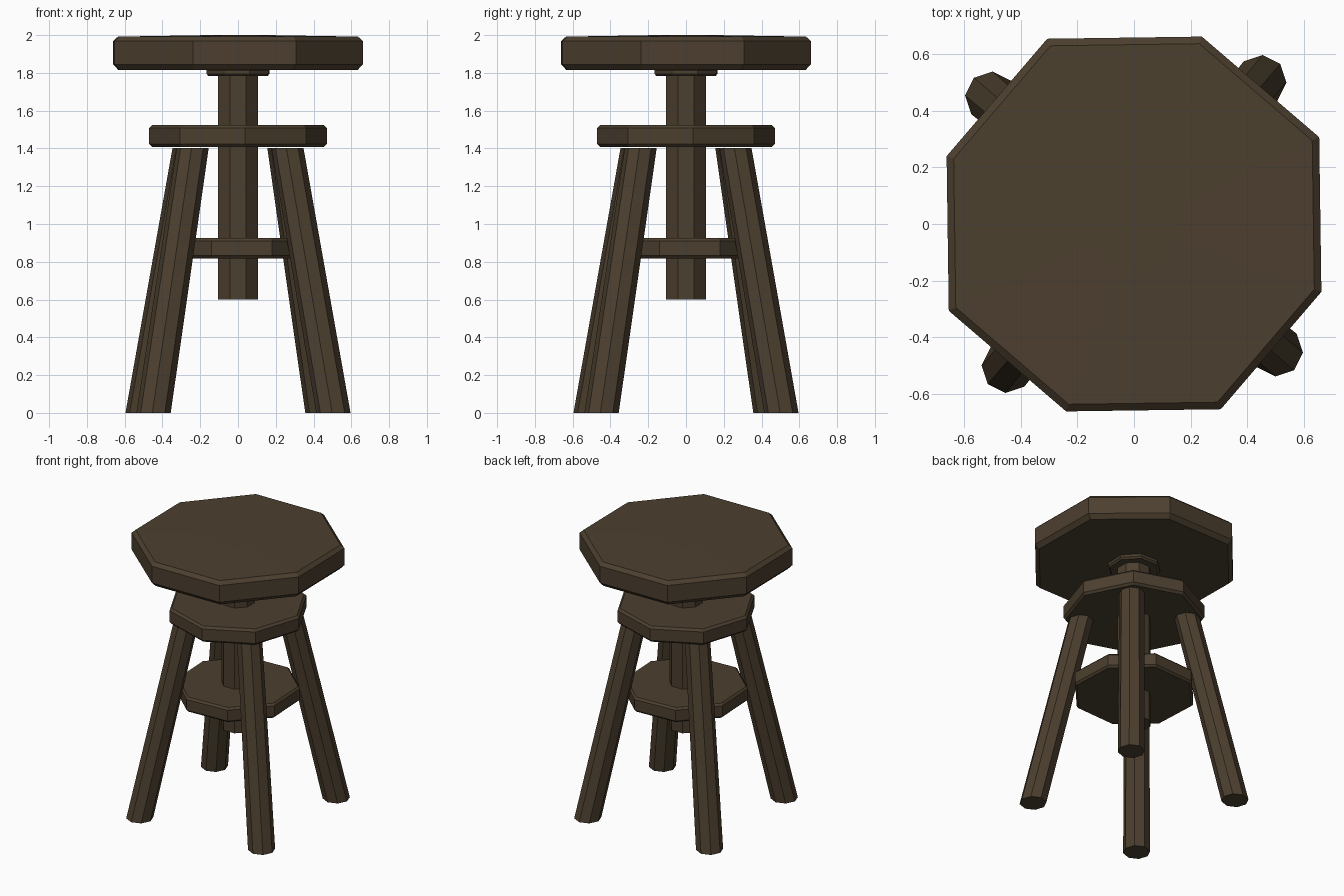
import bpy, bmesh, math

if "Cube" in bpy.data.objects:
    bpy.data.objects.remove(bpy.data.objects["Cube"])

wood = bpy.data.materials.new("dark brown wood")
wood.diffuse_color = (0.072, 0.050, 0.028, 1)
wood.use_nodes = True
wood.node_tree.nodes["Principled BSDF"].inputs["Base Color"].default_value = wood.diffuse_color


def octagon_part(name, rings, turn, wobble=0.0):
    """Loft octagons; each ring is (x, y, z, radius). Wobble alternates the corner radius."""
    bm = bmesh.new()
    loops = []
    for x, y, z, r in rings:
        loop = []
        for i in range(8):
            a = math.radians(turn + 45 * i)
            rr = r * (1 + (wobble if i % 2 == 0 else -wobble))
            loop.append(bm.verts.new((x + rr * math.cos(a), y + rr * math.sin(a), z)))
        loops.append(loop)
    for lo, hi in zip(loops, loops[1:]):
        for i in range(8):
            j = (i + 1) % 8
            bm.faces.new((lo[i], lo[j], hi[j], hi[i]))
    bm.faces.new(loops[0][::-1])
    bm.faces.new(loops[-1])
    bmesh.ops.recalc_face_normals(bm, faces=bm.faces)
    mesh = bpy.data.meshes.new(name)
    bm.to_mesh(mesh)
    bm.free()
    mesh.materials.append(wood)
    obj = bpy.data.objects.new(name, mesh)
    bpy.context.collection.objects.link(obj)
    return obj


def disc(name, z0, z1, r, bevel, turn, wobble=0.0):
    """Octagonal slab with chamfered rims."""
    return octagon_part(name, [(0, 0, z0, r - bevel), (0, 0, z0 + bevel, r),
                               (0, 0, z1 - bevel, r), (0, 0, z1, r - bevel)], turn, wobble)


# Seat with chamfered rim and a very slightly domed top
octagon_part("seat", [(0, 0, 1.815, 0.682), (0, 0, 1.845, 0.712), (0, 0, 1.968, 0.712),
                      (0, 0, 1.992, 0.685), (0, 0, 2.0, 0.17)], 25.1, 0.013)

# Collar under the seat
disc("collar", 1.783, 1.825, 0.178, 0.012, 20)

# Central post
octagon_part("post", [(0, 0, 0.60, 0.114), (0, 0, 1.80, 0.114)], 22.5)

# Upper plate on the legs and lower brace between them
disc("upper_plate", 1.407, 1.523, 0.472, 0.016, 4.5)
disc("lower_brace", 0.818, 0.925, 0.42, 0.014, 25.4)

# Four splayed legs, repeated by quarter turns
for k, name in enumerate(("back_right_leg", "back_left_leg", "front_left_leg", "front_right_leg")):
    leg = octagon_part(name, [(0.447, 0.505, 0.0, 0.091), (0.24, 0.262, 1.402, 0.085)], -4)
    leg.rotation_euler.z = math.pi / 2 * k
